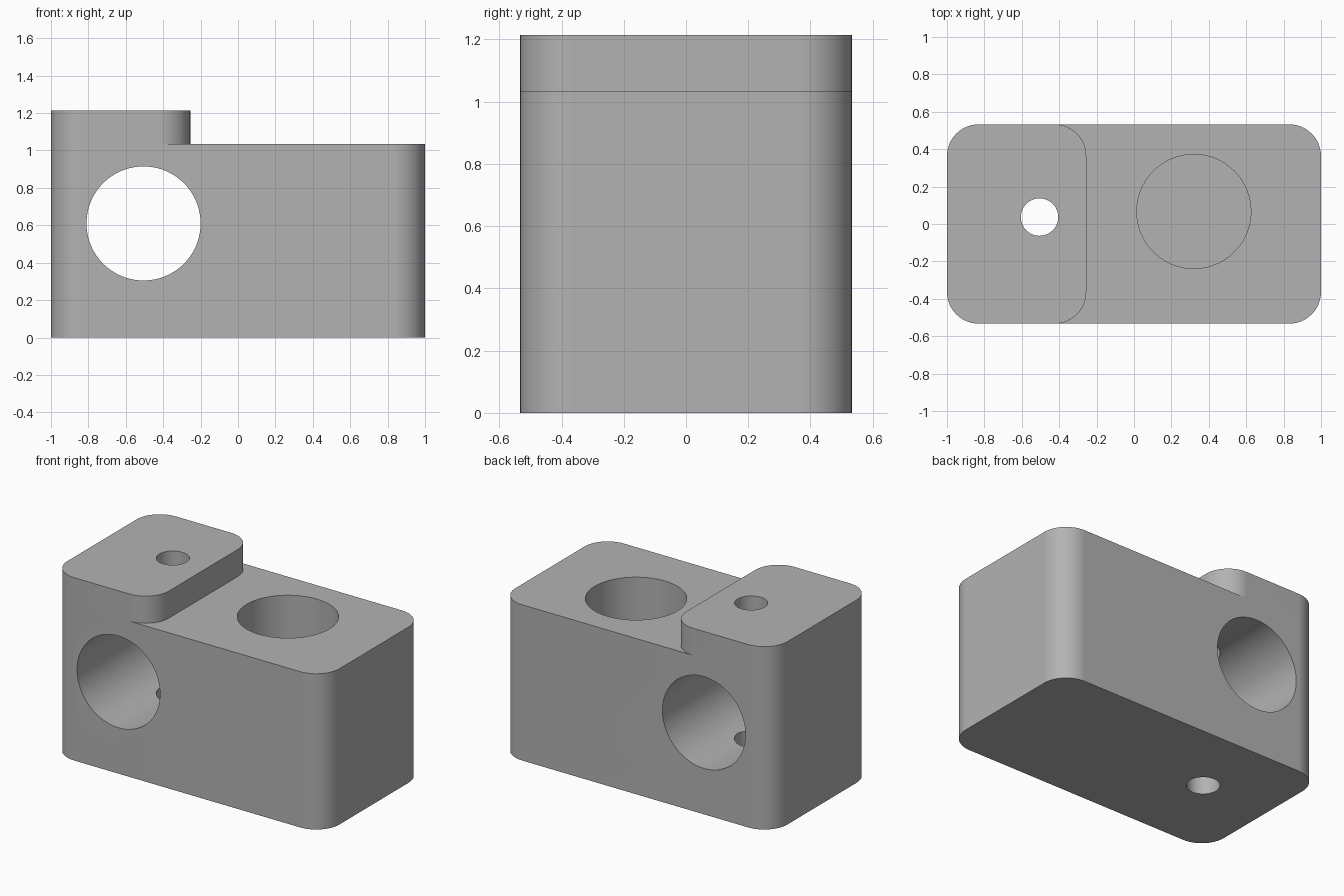
import bpy
import bmesh
from math import cos, sin, pi, radians

cube = bpy.data.objects.get("Cube")
if cube:
    bpy.data.objects.remove(cube, do_unlink=True)

HALF_Y = 0.533
CORNER = 0.17
BODY_TOP = 1.035
PAD_TOP = 1.215
BORE = 0.305
HOLE_X = -0.505

gray = bpy.data.materials.new("plain gray")
gray.use_nodes = True
COLOR = (0.45, 0.45, 0.45, 1)
gray.diffuse_color = COLOR
gray.node_tree.nodes["Principled BSDF"].inputs["Base Color"].default_value = COLOR


def rounded_block(name, x0, x1, z0, z1, steps=12):
    """Upright prism with a rounded rectangular footprint."""
    bm = bmesh.new()
    corners = [(x1, 1, 0), (x0, 1, 1), (x0, -1, 2), (x1, -1, 3)]
    ring = []
    for x, side, quarter in corners:
        cx = x - CORNER if x == x1 else x + CORNER
        cy = side * (HALF_Y - CORNER)
        for i in range(steps + 1):
            a = (quarter + i / steps) * pi / 2
            ring.append(bm.verts.new((cx + CORNER * cos(a), cy + CORNER * sin(a), z0)))
    base = bm.faces.new(ring)
    top = bmesh.ops.extrude_face_region(bm, geom=[base])["geom"]
    bmesh.ops.translate(bm, vec=(0, 0, z1 - z0),
                        verts=[v for v in top if isinstance(v, bmesh.types.BMVert)])
    bmesh.ops.recalc_face_normals(bm, faces=bm.faces)
    mesh = bpy.data.meshes.new(name)
    bm.to_mesh(mesh)
    bm.free()
    mesh.materials.append(gray)
    obj = bpy.data.objects.new(name, mesh)
    bpy.context.collection.objects.link(obj)
    return obj


def drill(name, radius, depth, location, tilt=0, sides=96):
    bpy.ops.mesh.primitive_cylinder_add(vertices=sides, radius=radius, depth=depth,
                                        location=location, rotation=(tilt, 0, 0))
    obj = bpy.context.object
    obj.name = name
    obj.data.materials.append(gray)
    return obj


def combine(target, tool, operation):
    """Apply a boolean and remove the tool object."""
    mod = target.modifiers.new(operation.title(), "BOOLEAN")
    mod.operation = operation
    mod.solver = "EXACT"
    mod.object = tool
    bpy.ops.object.select_all(action="DESELECT")
    bpy.context.view_layer.objects.active = target
    target.select_set(True)
    bpy.ops.object.modifier_apply(modifier=mod.name)
    bpy.data.objects.remove(tool, do_unlink=True)


# Main block with the raised pad on one end
block = rounded_block("clamp_block", -1, 1, 0, BODY_TOP)
combine(block, rounded_block("raised_pad", -1, -0.255, BODY_TOP, PAD_TOP), "UNION")

# Cross bore, blind bore from the top, and the small vertical bolt hole
combine(block, drill("cross_bore", BORE, 2, (HOLE_X, 0, 0.61), pi / 2), "DIFFERENCE")
blind_floor = 0.305
combine(block, drill("blind_bore", BORE, 2, (0.32, 0.067, blind_floor + 1)), "DIFFERENCE")
combine(block, drill("bolt_hole", 0.1, 4, (HOLE_X, 0.037, 0.6), sides=48), "DIFFERENCE")

# Smooth rounded walls, crisp rims
bpy.ops.object.shade_smooth_by_angle(angle=radians(30))
weighted = block.modifiers.new("Weighted Normal", "WEIGHTED_NORMAL")
weighted.keep_sharp = True
